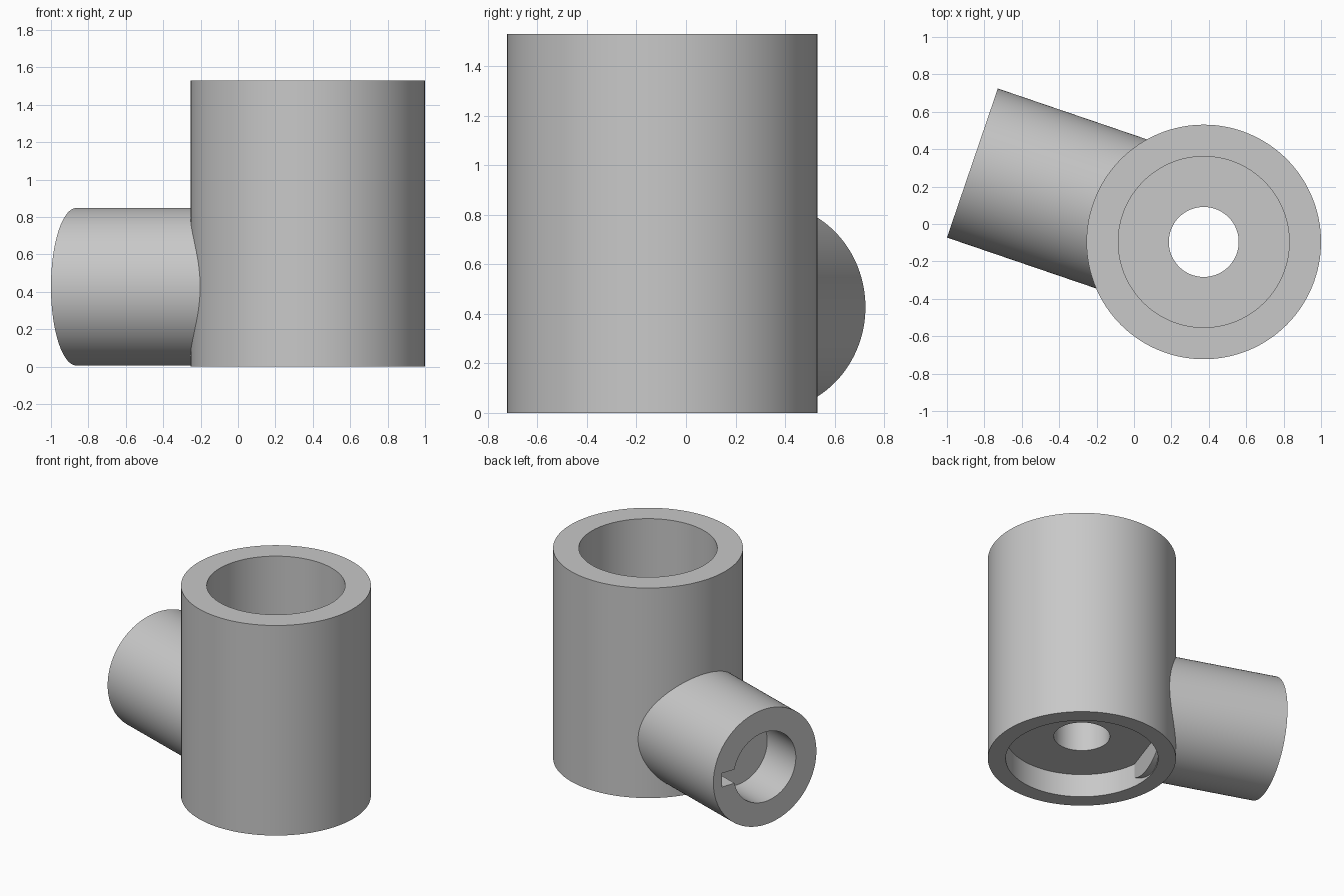
import bpy, bmesh, math
from mathutils import Matrix, Vector

cube = bpy.data.objects.get("Cube")
if cube:
    bpy.data.objects.remove(cube, do_unlink=True)

SIDES = 128
gray = bpy.data.materials.new("plain_gray")
gray.use_nodes = True
gray.diffuse_color = (0.58, 0.58, 0.58, 1)
gray.node_tree.nodes["Principled BSDF"].inputs["Base Color"].default_value = gray.diffuse_color


def make_object(name, bm, matrix):
    bmesh.ops.recalc_face_normals(bm, faces=bm.faces)
    mesh = bpy.data.meshes.new(name)
    bm.to_mesh(mesh)
    bm.free()
    mesh.materials.append(gray)
    obj = bpy.data.objects.new(name, mesh)
    obj.matrix_world = matrix
    bpy.context.collection.objects.link(obj)
    return obj


def lathe(name, profile, matrix):
    """Spin a closed (radius, height) profile about the local z axis."""
    bm = bmesh.new()
    verts = [bm.verts.new((r, 0, z)) for r, z in profile]
    edges = [bm.edges.new((v, verts[i - 1])) for i, v in enumerate(verts)]
    bmesh.ops.spin(bm, geom=verts + edges, axis=(0, 0, 1), cent=(0, 0, 0),
                   angle=math.tau, steps=SIDES, use_merge=True)
    bmesh.ops.remove_doubles(bm, verts=bm.verts, dist=1e-5)
    return make_object(name, bm, matrix)


def cylinder(name, radius, bottom, top, matrix):
    bm = bmesh.new()
    bmesh.ops.create_cone(bm, cap_ends=True, segments=SIDES, radius1=radius,
                          radius2=radius, depth=top - bottom,
                          matrix=Matrix.Translation((0, 0, (bottom + top) / 2)))
    return make_object(name, bm, matrix)


def cut(target, cutter):
    cutter.hide_render = True
    mod = target.modifiers.new("cut", 'BOOLEAN')
    mod.operation = 'DIFFERENCE'
    mod.solver = 'EXACT'
    mod.object = cutter
    bpy.context.view_layer.objects.active = target
    bpy.ops.object.modifier_apply(modifier=mod.name)
    bpy.data.objects.remove(cutter, do_unlink=True)


# Upright sleeve: deep upper bore, through hole, shallow lower recess
centre = Vector((0.373, -0.096, 0))
HOLE, BORE, RECESS, OUTER = 0.187, 0.457, 0.508, 0.627
FLOOR, CEILING, HEIGHT = 0.6, 0.17, 1.53
sleeve = lathe("upright_sleeve", [
    (OUTER, 0), (OUTER, HEIGHT), (BORE, HEIGHT), (BORE, FLOOR),
    (HOLE, FLOOR), (HOLE, CEILING), (RECESS, CEILING), (RECESS, 0),
], Matrix.Translation(centre))

# Side branch: local z runs outward, local y is up
outward = Vector((-1.237, 0.422, 0))
END = outward.length
frame = (Matrix.Translation(centre + Vector((0, 0, 0.427)))
         @ outward.to_track_quat('Z', 'Y').to_matrix().to_4x4())
branch = cylinder("side_branch", 0.421, 0.46, END, frame)

# Blind bore and keyway in the branch, on the side towards the back
SOCKET = END - 0.32
cut(branch, cylinder("socket_cutter", 0.253, SOCKET, END + 0.1, frame))
side = 1 if (frame.to_3x3() @ Vector((1, 0, 0))).y > 0 else -1
bm = bmesh.new()
bmesh.ops.create_cube(bm, size=1, matrix=(
    Matrix.Translation((side * 0.25, 0, (SOCKET + END + 0.1) / 2))
    @ Matrix.Diagonal((0.2, 0.1, END + 0.1 - SOCKET, 1))))
cut(branch, make_object("keyway_cutter", bm, frame))

# Smooth round walls, crisp rims
for obj in (sleeve, branch):
    bpy.ops.object.select_all(action='DESELECT')
    obj.select_set(True)
    bpy.context.view_layer.objects.active = obj
    bpy.ops.object.shade_smooth_by_angle(angle=math.radians(30))
